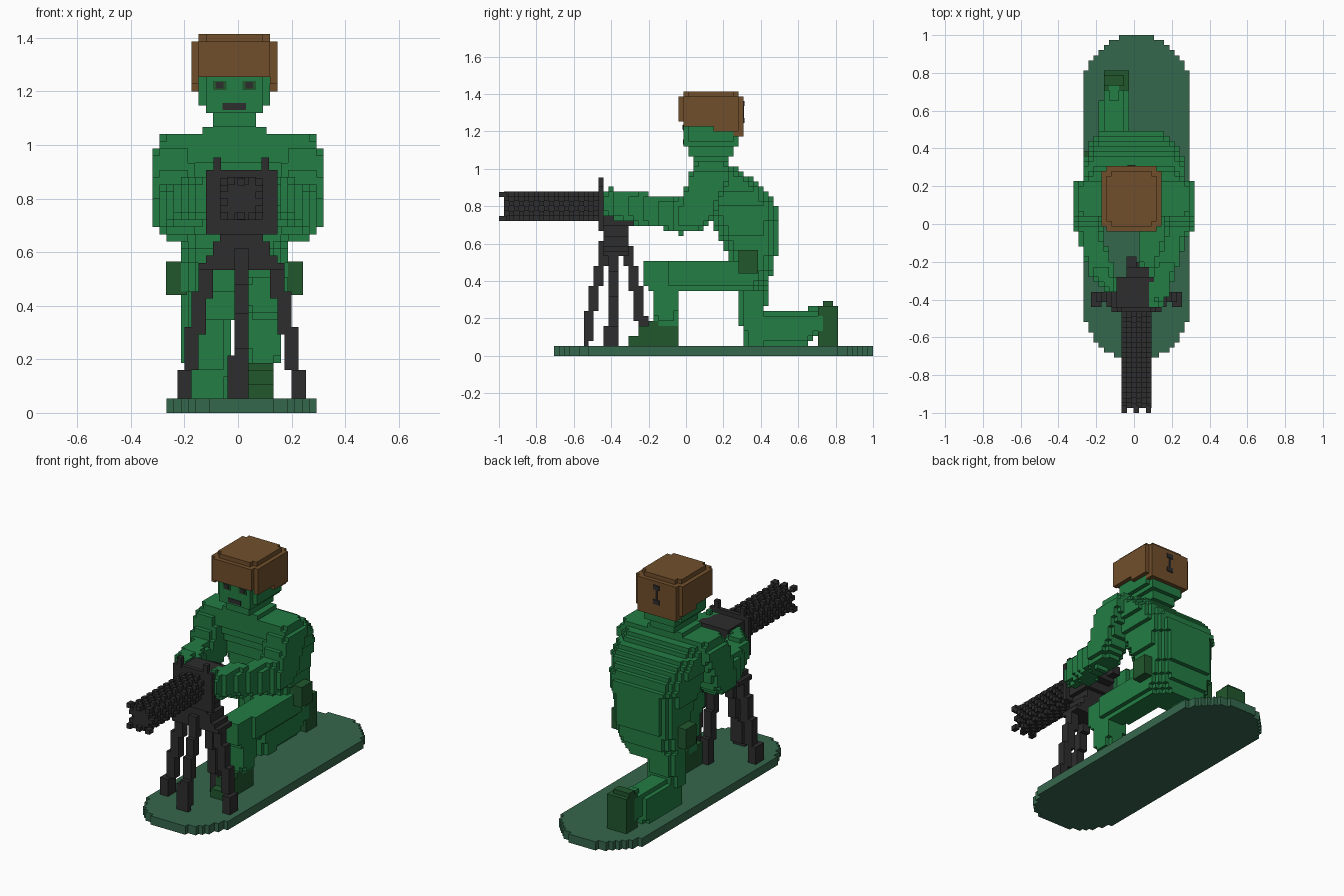
import bpy, bmesh, math
from mathutils import Vector

old = bpy.data.objects.get("Cube")
if old:
    bpy.data.objects.remove(old, do_unlink=True)

C = 2 / 75                       # block size
DIRS = {(1, 0, 0): [(1, 0, 0), (1, 1, 0), (1, 1, 1), (1, 0, 1)],
        (-1, 0, 0): [(0, 0, 0), (0, 0, 1), (0, 1, 1), (0, 1, 0)],
        (0, 1, 0): [(0, 1, 0), (0, 1, 1), (1, 1, 1), (1, 1, 0)],
        (0, -1, 0): [(0, 0, 0), (1, 0, 0), (1, 0, 1), (0, 0, 1)],
        (0, 0, 1): [(0, 0, 1), (1, 0, 1), (1, 1, 1), (0, 1, 1)],
        (0, 0, -1): [(0, 0, 0), (0, 1, 0), (1, 1, 0), (1, 0, 0)]}


def material(name, rgb):
    m = bpy.data.materials.new(name)
    m.use_nodes = True
    m.diffuse_color = (*rgb, 1)
    bsdf = m.node_tree.nodes["Principled BSDF"]
    bsdf.inputs["Base Color"].default_value = (*rgb, 1)
    bsdf.inputs["Roughness"].default_value = 0.8
    return m


GREEN = material("uniform_green", (0.017, 0.205, 0.057))
DARK = material("boot_green", (0.015, 0.095, 0.026))
BASE = material("base_green", (0.036, 0.135, 0.073))
BROWN = material("helmet_brown", (0.165, 0.078, 0.024))
BLACK = material("gun_black", (0.026, 0.026, 0.027))


def section(keys, t):
    """Interpolated cross-section at t."""
    for a, b in zip(keys, keys[1:]):
        if a[0] <= t <= b[0]:
            f = (t - a[0]) / max(b[0] - a[0], 1e-6)
            return [p + (q - p) * f for p, q in zip(a[1:], b[1:])]
    return None


def cells_of(axis, keys, cham, ox):
    """Blocks inside a loft; keys are (position, low, high, low, high)."""
    out = set()
    origin = Vector((ox, -1, 0))
    u, v = [i for i in range(3) if i != axis]
    first = math.floor((keys[0][0] - origin[axis]) / C) - 1
    last = math.ceil((keys[-1][0] - origin[axis]) / C) + 1
    for n in range(first, last):
        s = section(keys, origin[axis] + (n + 0.5) * C)
        if not s:
            continue
        for i in range(math.floor((s[0] - origin[u]) / C) - 1, math.ceil((s[1] - origin[u]) / C) + 1):
            for j in range(math.floor((s[2] - origin[v]) / C) - 1, math.ceil((s[3] - origin[v]) / C) + 1):
                p, q = origin[u] + (i + 0.5) * C, origin[v] + (j + 0.5) * C
                du, dv = min(p - s[0], s[1] - p), min(q - s[2], s[3] - q)
                if du >= 0 and dv >= 0 and du + dv >= cham:
                    cell = [0, 0, 0]
                    cell[axis], cell[u], cell[v] = n, i, j
                    out.add(tuple(cell))
    return out


def part(name, mat, lofts, ox=0.0, keep=None):
    """One object made of the outer faces of blocky lofts."""
    cells = set()
    for axis, keys, cham in lofts:
        cells |= cells_of(axis, keys, cham, ox)
    if keep:
        cells = {c for c in cells if keep(c)}
    bm, verts = bmesh.new(), {}
    for c in sorted(cells):
        for d, corners in DIRS.items():
            if tuple(a + b for a, b in zip(c, d)) in cells:
                continue
            face = []
            for k in corners:
                g = tuple(a + b for a, b in zip(c, k))
                if g not in verts:
                    verts[g] = bm.verts.new((ox + g[0] * C, -1 + g[1] * C, g[2] * C))
                face.append(verts[g])
            bm.faces.new(face)
    finish(name, mat, bm)


def finish(name, mat, bm):
    me = bpy.data.meshes.new(name)
    bm.to_mesh(me)
    bm.free()
    me.materials.append(mat)
    bpy.context.scene.collection.objects.link(bpy.data.objects.new(name, me))


def box(name, mat, x0, x1, y0, y1, z0, z1):
    bm = bmesh.new()
    bmesh.ops.create_cube(bm, size=1)
    for v in bm.verts:
        v.co = ((x0 + x1) / 2 + v.co.x * (x1 - x0), (y0 + y1) / 2 + v.co.y * (y1 - y0),
                (z0 + z1) / 2 + v.co.z * (z1 - z0))
    finish(name, mat, bm)


def mirror(keys, centre=0.0):
    return [(t, 2 * centre - b, 2 * centre - a, c, d) for t, a, b, c, d in keys]


def block(x0, x1, y0, y1, z0, z1, cham=0):
    return (2, [(z0, x0, x1, y0, y1), (z1, x0, x1, y0, y1)], cham)


X, Y, Z = 0, 1, 2

# Rounded base plate
R, MID = 0.28, 0.0133
arc = [math.radians(a) for a in range(0, 91, 10)]
outline = [(-0.44 - R * math.cos(a), R * math.sin(a)) for a in arc] + \
          [(0.72 + R * math.sin(a), R * math.cos(a)) for a in arc]
part("base", BASE, [(Y, [(y, MID - w, MID + w, 0, 0.053) for y, w in outline], 0)])

# Torso with hunched back, collar and neck
part("torso", GREEN, [
    (Z, [(0.36, -0.18, 0.15, 0.25, 0.44), (0.45, -0.22, 0.19, 0.24, 0.46),
         (0.55, -0.22, 0.19, 0.22, 0.485), (0.65, -0.22, 0.2, 0.17, 0.485),
         (0.79, -0.24, 0.22, 0.12, 0.485), (0.9, -0.26, 0.26, 0.07, 0.42),
         (0.98, -0.27, 0.27, 0.04, 0.31), (1.03, -0.26, 0.26, 0.04, 0.23)], 0.07),
    block(-0.14, 0.11, 0.03, 0.22, 1.02, 1.055)])
part("neck", GREEN, [block(-0.067, 0.04, 0.08, 0.19, 1.03, 1.09)], -0.0133)

# Head with face plates
part("head", GREEN, [block(-0.094, 0.067, 0.01, 0.25, 1.07, 1.13),
                     block(-0.12, 0.094, -0.01, 0.28, 1.11, 1.16),
                     block(-0.147, 0.12, -0.01, 0.28, 1.145, 1.3, 0.03)], -0.0133)
for side, x in (("right", -0.068), ("left", 0.042)):
    box(side + "_eye_socket", DARK, x - 0.026, x + 0.026, -0.017, -0.01, 1.205, 1.238)
    box(side + "_eye", BLACK, x - 0.014, x + 0.014, -0.019, -0.011, 1.21, 1.235)
box("mouth", BLACK, -0.058, 0.03, -0.017, -0.01, 1.13, 1.157)

# Helmet shell with lower sides and back
part("helmet", BROWN, [block(-0.173, 0.147, -0.04, 0.306, 1.253, 1.387, 0.03),
                       block(-0.147, 0.12, -0.013, 0.28, 1.37, 1.413, 0.03),
                       block(-0.173, -0.14, -0.013, 0.28, 1.227, 1.27),
                       block(0.114, 0.147, -0.013, 0.28, 1.227, 1.27),
                       block(-0.173, 0.147, 0.12, 0.306, 1.2, 1.27, 0.03),
                       block(-0.147, 0.12, 0.25, 0.306, 1.173, 1.24)], -0.0133)
box("helmet_strap", BLACK, -0.018, -0.008, 0.304, 0.311, 1.25, 1.35)
for n, z in (("upper", 1.335), ("lower", 1.245)):
    box(n + "_strap_end", BLACK, -0.034, 0.008, 0.304, 0.312, z, z + 0.028)

# Upper arms mirrored, forearms reaching to the gun
upper = [(0.66, 0.17, 0.29, -0.09, 0.06), (0.72, 0.17, 0.32, -0.06, 0.13),
         (0.85, 0.17, 0.325, -0.03, 0.19), (0.96, 0.16, 0.325, 0.02, 0.24),
         (1.03, 0.1, 0.28, 0.04, 0.23)]
left_fore = [(-0.44, 0.06, 0.15, 0.75, 0.87), (-0.4, 0.07, 0.17, 0.74, 0.895),
             (-0.25, 0.09, 0.22, 0.7, 0.88), (-0.13, 0.13, 0.26, 0.68, 0.85),
             (-0.04, 0.16, 0.29, 0.65, 0.84), (0.06, 0.17, 0.29, 0.66, 0.8)]
right_fore = [(-0.35, -0.17, -0.07, 0.74, 0.87), (-0.25, -0.24, -0.1, 0.71, 0.87),
              (-0.13, -0.28, -0.14, 0.68, 0.85), (-0.04, -0.3, -0.17, 0.65, 0.84),
              (0.06, -0.29, -0.17, 0.66, 0.8)]
part("left_arm", GREEN, [(Z, upper, 0.03), (Y, left_fore, 0.03)])
part("right_arm", GREEN, [(Z, mirror(upper), 0.03), (Y, right_fore, 0.03)])

# Raised left leg and boot
part("left_leg", GREEN, [
    (Y, [(-0.23, 0.04, 0.16, 0.38, 0.5), (-0.19, 0.03, 0.17, 0.36, 0.515),
         (0.35, 0.0, 0.19, 0.36, 0.515)], 0.02),
    (Z, [(0.16, 0.04, 0.14, -0.15, -0.05), (0.25, 0.04, 0.16, -0.18, -0.04),
         (0.4, 0.04, 0.17, -0.19, -0.02)], 0.02)])
part("left_boot", DARK, [block(0.035, 0.14, -0.306, -0.05, 0.053, 0.107),
                         block(0.035, 0.14, -0.25, -0.05, 0.1, 0.15),
                         block(0.035, 0.14, -0.2, -0.05, 0.15, 0.187)])

# Kneeling right leg and boot
part("right_leg", GREEN, [
    (Z, [(0.05, -0.19, -0.04, 0.3, 0.44), (0.2, -0.2, -0.03, 0.29, 0.42),
         (0.4, -0.21, -0.02, 0.28, 0.44)], 0.03),
    (Y, [(0.36, -0.19, -0.03, 0.05, 0.24), (0.63, -0.19, -0.03, 0.05, 0.23),
         (0.65, -0.17, -0.04, 0.08, 0.255), (0.74, -0.17, -0.04, 0.12, 0.255)], 0.03)])
part("right_boot", DARK, [block(-0.17, -0.04, 0.72, 0.81, 0.053, 0.267),
                          block(-0.147, -0.06, 0.74, 0.79, 0.26, 0.29)])

# Hip pouches
box("left_pouch", DARK, 0.16, 0.242, 0.28, 0.385, 0.44, 0.565)
box("right_pouch", DARK, -0.268, -0.19, 0.28, 0.385, 0.44, 0.565)

# Studded gun barrel: core, checkered outer studs, toothed muzzle
GX = 0.0133
part("barrel_core", BLACK, [(Y, [(-0.98, -0.04, 0.067, 0.747, 0.853),
                                 (-0.44, -0.04, 0.067, 0.747, 0.853)], 0)], GX)
part("barrel_studs", BLACK, [(Y, [(-0.975, -0.067, 0.093, 0.72, 0.88),
                                  (-0.44, -0.067, 0.093, 0.72, 0.88)], 0.03)], GX,
     keep=lambda c: (c[0] + c[1] + c[2]) % 2 == 0)
for n, (x, z) in enumerate([(a, b) for a in (-0.052, 0.012, 0.077) for b in (0.735, 0.863)]):
    box("muzzle_tooth_%d" % n, BLACK, x - 0.014, x + 0.014, -1, -0.96, z - 0.014, z + 0.014)

# Receiver, front plate with sights, rear grip
part("receiver", BLACK, [block(-0.094, 0.12, -0.45, -0.28, 0.69, 0.885, 0.02)], GX)
part("front_plate", BLACK, [block(-0.12, 0.147, -0.467, -0.44, 0.667, 0.9)], GX)
for side, x in (("right", -0.077), ("left", 0.102)):
    box(side + "_sight", BLACK, x - 0.014, x + 0.014, -0.467, -0.44, 0.89, 0.953)
part("grip", BLACK, [block(-0.04, 0.093, -0.29, -0.23, 0.75, 0.85),
                     block(-0.04, 0.0, -0.25, -0.18, 0.77, 0.83)], GX)

# Tripod mount and four splayed legs
part("mount", BLACK, [(Z, [(0.54, -0.14, 0.165, -0.43, -0.32), (0.6, -0.1, 0.125, -0.45, -0.3),
                           (0.68, -0.067, 0.093, -0.45, -0.31),
                           (0.76, -0.067, 0.093, -0.43, -0.35)], 0.0)], GX)
side_leg = [(0.053, 0.212, 0.266, -0.433, -0.37), (0.15, 0.212, 0.266, -0.433, -0.37),
            (0.16, 0.185, 0.24, -0.42, -0.36), (0.3, 0.16, 0.215, -0.42, -0.36),
            (0.45, 0.13, 0.185, -0.42, -0.36), (0.56, 0.1, 0.16, -0.41, -0.35)]
front_leg = [(0.053, -0.04, 0.04, -0.56, -0.51), (0.2, -0.04, 0.04, -0.54, -0.485),
             (0.21, -0.014, 0.04, -0.54, -0.485), (0.4, -0.014, 0.04, -0.5, -0.445),
             (0.62, -0.014, 0.04, -0.45, -0.39)]
back_leg = [(0.053, -0.014, 0.04, -0.25, -0.19), (0.3, -0.014, 0.04, -0.28, -0.225),
            (0.45, -0.014, 0.04, -0.315, -0.26), (0.62, -0.014, 0.04, -0.36, -0.3)]
for name, keys in (("left_tripod_leg", side_leg), ("right_tripod_leg", mirror(side_leg, GX)),
                   ("front_tripod_leg", front_leg), ("back_tripod_leg", back_leg)):
    part(name, BLACK, [(Z, keys, 0)], GX)
